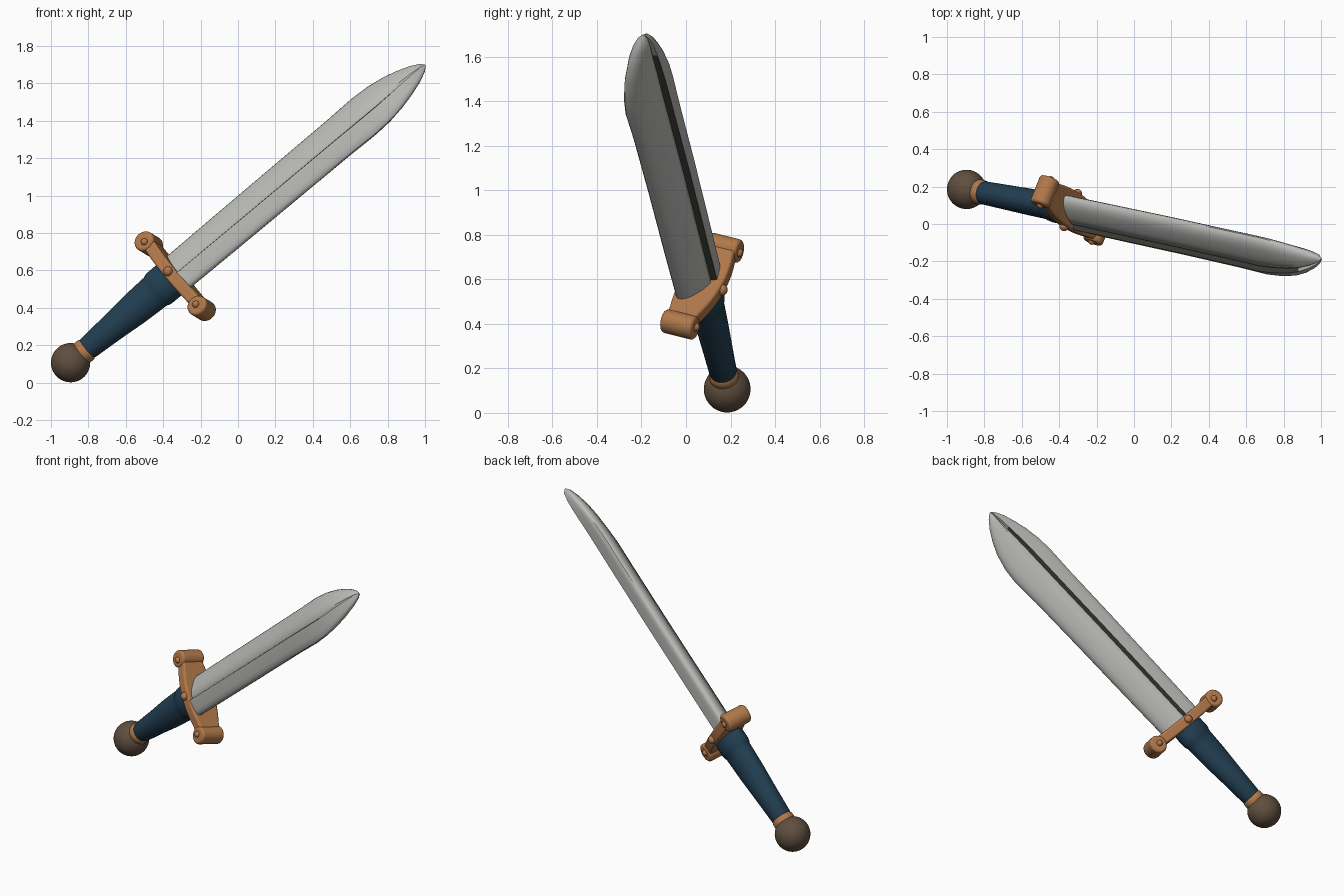
import bpy, bmesh, math
from mathutils import Vector

if "Cube" in bpy.data.objects:
    bpy.data.objects.remove(bpy.data.objects["Cube"])

# sword frame: pommel centre, long axis, width and thickness directions
ORIGIN = Vector((-0.895, 0.185, 0.107))
D = Vector((1.895, -0.375, 1.59)).normalized()
W0 = Vector((-D.z, 0, D.x)).normalized()
N0 = W0.cross(D)
if N0.y < 0:
    N0 = -N0


def place(u, v, t, deg, shift=0):
    a = math.radians(deg)
    w = W0 * math.cos(a) + N0 * math.sin(a)
    n = N0 * math.cos(a) - W0 * math.sin(a)
    return ORIGIN + w * u + n * v + D * t - N0 * shift


def material(name, rgb):
    m = bpy.data.materials.new(name)
    m.diffuse_color = (*rgb, 1)
    m.use_nodes = True
    m.node_tree.nodes["Principled BSDF"].inputs["Base Color"].default_value = m.diffuse_color
    return m


STEEL = material("steel", (0.50, 0.50, 0.48))
DARK = material("dark groove", (0.06, 0.058, 0.047))
COPPER = material("copper", (0.44, 0.19, 0.07))
BLUE = material("blue grip", (0.016, 0.05, 0.085))
BROWN = material("brown", (0.115, 0.077, 0.05))


def finish(bm, name, mats, angle=40, bevel=0):
    bmesh.ops.recalc_face_normals(bm, faces=bm.faces)
    me = bpy.data.meshes.new(name)
    bm.to_mesh(me)
    bm.free()
    ob = bpy.data.objects.new(name, me)
    bpy.context.collection.objects.link(ob)
    for m in mats:
        me.materials.append(m)
    if bevel:
        b = ob.modifiers.new("bevel", 'BEVEL')
        b.width, b.segments = bevel, 3
    bpy.ops.object.select_all(action='DESELECT')
    ob.select_set(True)
    bpy.context.view_layer.objects.active = ob
    bpy.ops.object.shade_smooth_by_angle(angle=math.radians(angle))
    return ob


def loft(name, sections, deg, mats, dark=(), angle=40, bevel=0):
    bm = bmesh.new()
    rings = [[bm.verts.new(place(*p[:3], deg, *p[3:])) for p in s] for s in sections]
    k = len(rings[0])
    for i, (a, b) in enumerate(zip(rings, rings[1:])):
        for j in range(k):
            f = bm.faces.new((a[j], a[(j + 1) % k], b[(j + 1) % k], b[j]))
            if j in dark and i < len(rings) - 4:
                f.material_index = 1
    bm.faces.new(rings[0])
    bm.faces.new(rings[-1])
    return finish(bm, name, mats, angle, bevel)


def ball(name, centre, r, mat, seg=32):
    bm = bmesh.new()
    bmesh.ops.create_uvsphere(bm, u_segments=seg, v_segments=seg // 2, radius=r)
    bmesh.ops.translate(bm, verts=bm.verts, vec=centre)
    return finish(bm, name, [mat], 60)


def circle(ru, rv, n=32):
    return [(ru * math.cos(2 * math.pi * i / n), rv * math.sin(2 * math.pi * i / n)) for i in range(n)]


# blade: skewed, blunt-edged section with a dark stepped groove on each face
half = [(-0.129, 0.018), (-0.137, 0.006), (-0.139, -0.004), (-0.132, -0.017), (-0.115, -0.031),
        (-0.056, -0.066), (-0.036, -0.045), (-0.022, -0.056),
        (0.03, -0.055), (0.09, -0.042), (0.117, -0.029)]
back = [(-u, -v) for u, v in half]
outline = half + back
# columns: distance, width scale, thickness scale, sideways bow
profile = [(0.74, 0.97, 1, 0.015), (1.1, 1.0, 1, 0.02), (1.5, 1.02, 1, 0.025), (1.9, 1.04, 1, 0.033),
           (2.08, 1.08, 1, 0.038), (2.18, 1.03, 0.95, 0.036), (2.28, 0.88, 0.88, 0.031),
           (2.36, 0.68, 0.78, 0.023), (2.43, 0.45, 0.6, 0.012), (2.48, 0.22, 0.36, 0.003),
           (2.503, 0.04, 0.08, 0)]
loft("blade", [[(u * a, v * b, t, s) for u, v in outline] for t, a, b, s in profile],
     42, [STEEL, DARK], dark=(5, 16), angle=40)

# grip: oval, wider toward the guard, with a collar
grip = [(0.112, 0.058, 0.058), (0.125, 0.063, 0.062), (0.30, 0.076, 0.067), (0.45, 0.090, 0.071),
        (0.57, 0.096, 0.073), (0.60, 0.097, 0.074), (0.612, 0.103, 0.080), (0.63, 0.106, 0.083),
        (0.69, 0.106, 0.083), (0.715, 0.10, 0.08)]
loft("grip", [[(u, v, t) for u, v in circle(a, b)] for t, a, b in grip], 8, [BLUE])

# pommel and its ring
ball("pommel", ORIGIN, 0.105, BROWN, 48)
ring = [(0.075, 0.064), (0.085, 0.067), (0.112, 0.066), (0.121, 0.059)]
loft("pommel_ring", [[(u, v, t) for u, v in circle(r, r)] for t, r in ring], 0, [COPPER])

# crossguard: flat bar, wider at the middle
G = 24
T0 = 0.735


def lift(u):
    return T0 - 0.05 * u + 0.12 * u * u


bar = []
for i in range(17):
    u = -0.25 + 0.49 * i / 16
    hw = 0.07 + 0.028 * max(0, 1 - (abs(u) / 0.2) ** 2)
    c = lift(u)
    bar.append([(u, -hw, c - 0.034), (u, hw, c - 0.034), (u, hw, c + 0.034), (u, -hw, c + 0.034)])
loft("guard_bar", bar, G, [COPPER], bevel=0.012)

# rolled ends and studs
for s, side in ((0.238, "upper"), (-0.25, "lower")):
    c = lift(s) - 0.008
    loft(side + "_roll", [[(s + a, v, c + b) for a, b in circle(0.052, 0.057)]
                          for v in (-0.078, 0.078)], G, [COPPER], bevel=0.014)
    for f, face in ((-1, "front"), (1, "back")):
        ball(f"{side}_{face}_stud", place(s * 0.97, f * 0.074, c, G), 0.02, COPPER, 16)
for f, face in ((-1, "front"), (1, "back")):
    ball(f"middle_{face}_stud", place(0, f * 0.096, T0, G), 0.026, COPPER, 16)
